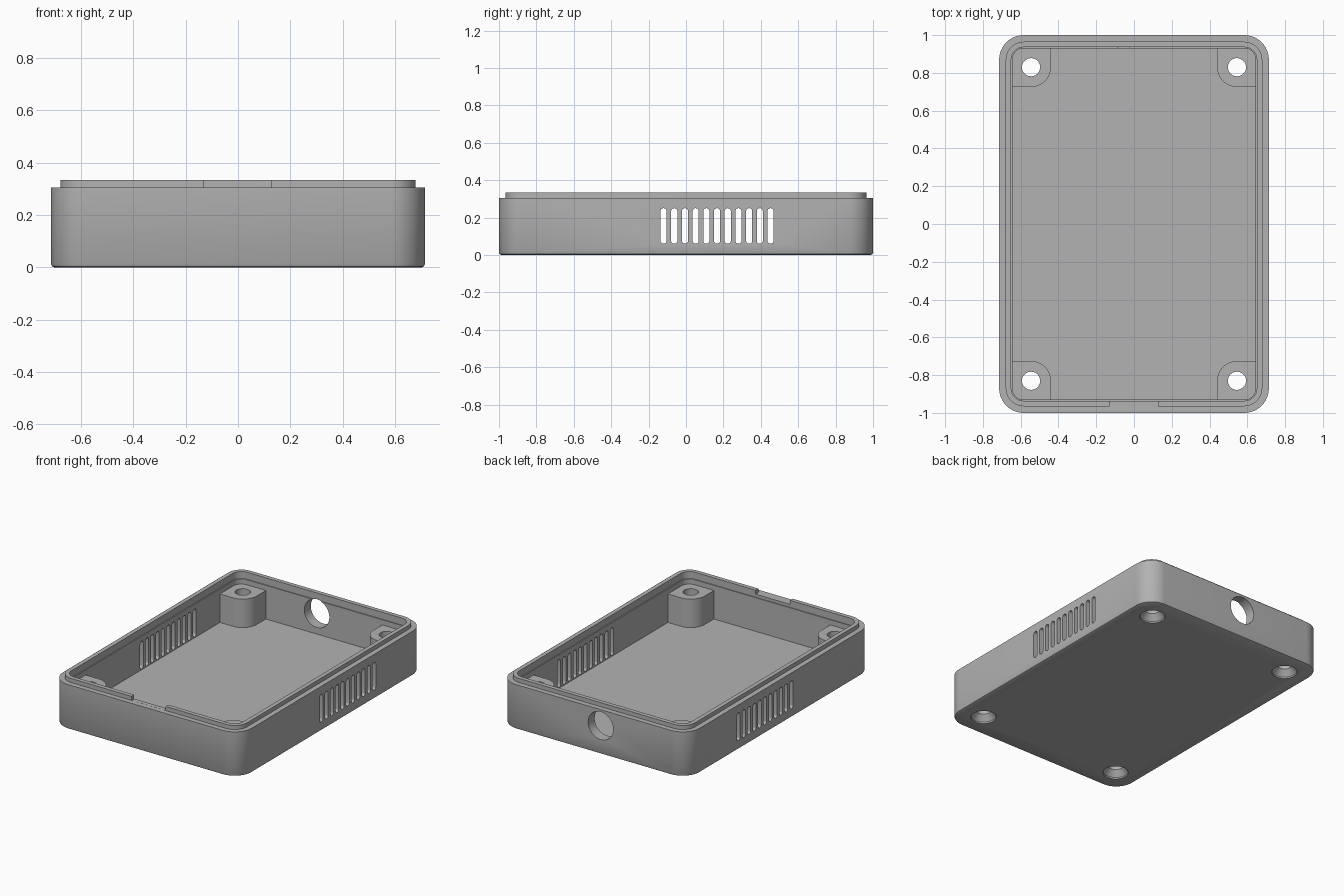
import bpy, bmesh, math
from mathutils import Matrix, Vector

cube = bpy.data.objects.get("Cube")
if cube:
    bpy.data.objects.remove(cube, do_unlink=True)

HALF_X, HALF_Y, CORNER = 0.714, 1.0, 0.13
LEDGE, RIM, FLOOR, POST_TOP = 0.305, 0.333, 0.055, 0.25
HOLE_X, HOLE_Y = 0.545, 0.83

grey = bpy.data.materials.new("plain grey")
grey.use_nodes = True
colour = (0.45, 0.45, 0.45, 1)
grey.diffuse_color = colour
grey.node_tree.nodes["Principled BSDF"].inputs["Base Color"].default_value = colour


def make_object(name, bm):
    bmesh.ops.recalc_face_normals(bm, faces=bm.faces)
    mesh = bpy.data.meshes.new(name)
    bm.to_mesh(mesh)
    bm.free()
    mesh.materials.append(grey)
    obj = bpy.data.objects.new(name, mesh)
    bpy.context.collection.objects.link(obj)
    return obj


def rounded_outline(hx, hy, r, steps=12):
    points = []
    for q, (sx, sy) in enumerate([(1, 1), (-1, 1), (-1, -1), (1, -1)]):
        for i in range(steps + 1):
            a = math.pi / 2 * (q + i / steps)
            points.append((sx * (hx - r) + r * math.cos(a),
                           sy * (hy - r) + r * math.sin(a)))
    return points


def loft(name, sections):
    """Skin a list of equal-length 3D loops and cap both ends."""
    bm = bmesh.new()
    loops = [[bm.verts.new(p) for p in s] for s in sections]
    n = len(loops[0])
    for low, high in zip(loops, loops[1:]):
        for i in range(n):
            j = (i + 1) % n
            bm.faces.new((low[i], low[j], high[j], high[i]))
    bm.faces.new(loops[0])
    bm.faces.new(loops[-1])
    return make_object(name, bm)


def prism(name, outline, z0, z1):
    return loft(name, [[(x, y, z) for x, y in outline] for z in (z0, z1)])


def turned(name, profile, matrix, steps=40):
    """Round solid through (radius, height) pairs."""
    return loft(name, [[matrix @ Vector((r * math.cos(2 * math.pi * i / steps),
                                         r * math.sin(2 * math.pi * i / steps), z))
                        for i in range(steps)] for r, z in profile])


def combine(target, tool, operation):
    tool.hide_render = True
    mod = target.modifiers.new(operation.lower(), "BOOLEAN")
    mod.operation = operation
    mod.solver = "EXACT"
    mod.object = tool
    bpy.context.view_layer.objects.active = target
    bpy.ops.object.modifier_apply(modifier=mod.name)
    bpy.data.objects.remove(tool, do_unlink=True)


# Tray shell: rounded foot, outer wall, ledge, raised lip, inner step, floor
shell = [(0.012, 0), (0.004, 0.004), (0, 0.012), (0, LEDGE), (0.035, LEDGE),
         (0.035, RIM), (0.064, RIM), (0.064, 0.285), (0.07, 0.285), (0.07, FLOOR)]
tray = loft("enclosure_tray", [
    [(x, y, z) for x, y in rounded_outline(HALF_X - d, HALF_Y - d, CORNER - d)]
    for d, z in shell])

# Corner screw posts
corners = [(sx, sy) for sx in (-1, 1) for sy in (-1, 1)]
post = [(0.66, 0.95), (HOLE_X - 0.105, 0.95)]
for i in range(13):
    a = math.pi * (1 + i / 24)
    post.append((HOLE_X + 0.105 * math.cos(a), HOLE_Y + 0.105 * math.sin(a)))
post.append((0.66, HOLE_Y - 0.105))
for sx, sy in corners:
    combine(tray, prism("post", [(sx * x, sy * y) for x, y in post],
                        0.03, POST_TOP), "UNION")

# Countersunk screw holes through the posts
for sx, sy in corners:
    combine(tray, turned("screw_hole",
                         [(0.08, -0.02), (0.08, 0.01), (0.048, 0.05), (0.048, 0.4)],
                         Matrix.Translation((sx * HOLE_X, sy * HOLE_Y, 0))), "DIFFERENCE")

# Vent slots through both side walls
slot = rounded_outline(0.095, 0.0165, 0.0164, 6)
for k in range(11):
    y, z = -0.12 + 0.0572 * k, 0.155
    cutter = loft("vent_slot", [[(x, y + v, z + u) for u, v in slot] for x in (-0.9, 0.9)])
    combine(tray, cutter, "DIFFERENCE")

# Round cable opening in the back wall
cable = Matrix.Translation((-0.055, 1, 0.195)) @ Matrix.Rotation(math.pi / 2, 4, "X")
combine(tray, turned("cable_hole", [(0.095, -0.15), (0.095, 0.15)], cable), "DIFFERENCE")

# Notch in the front lip
notch = [(-0.13, -0.985), (0.128, -0.985), (0.128, -0.9), (-0.13, -0.9)]
combine(tray, prism("lip_notch", notch, LEDGE + 0.0005, 0.4), "DIFFERENCE")

# Smooth curves, sharp edges
bpy.ops.object.select_all(action="DESELECT")
tray.select_set(True)
bpy.context.view_layer.objects.active = tray
bpy.ops.object.shade_smooth_by_angle(angle=math.radians(30))
